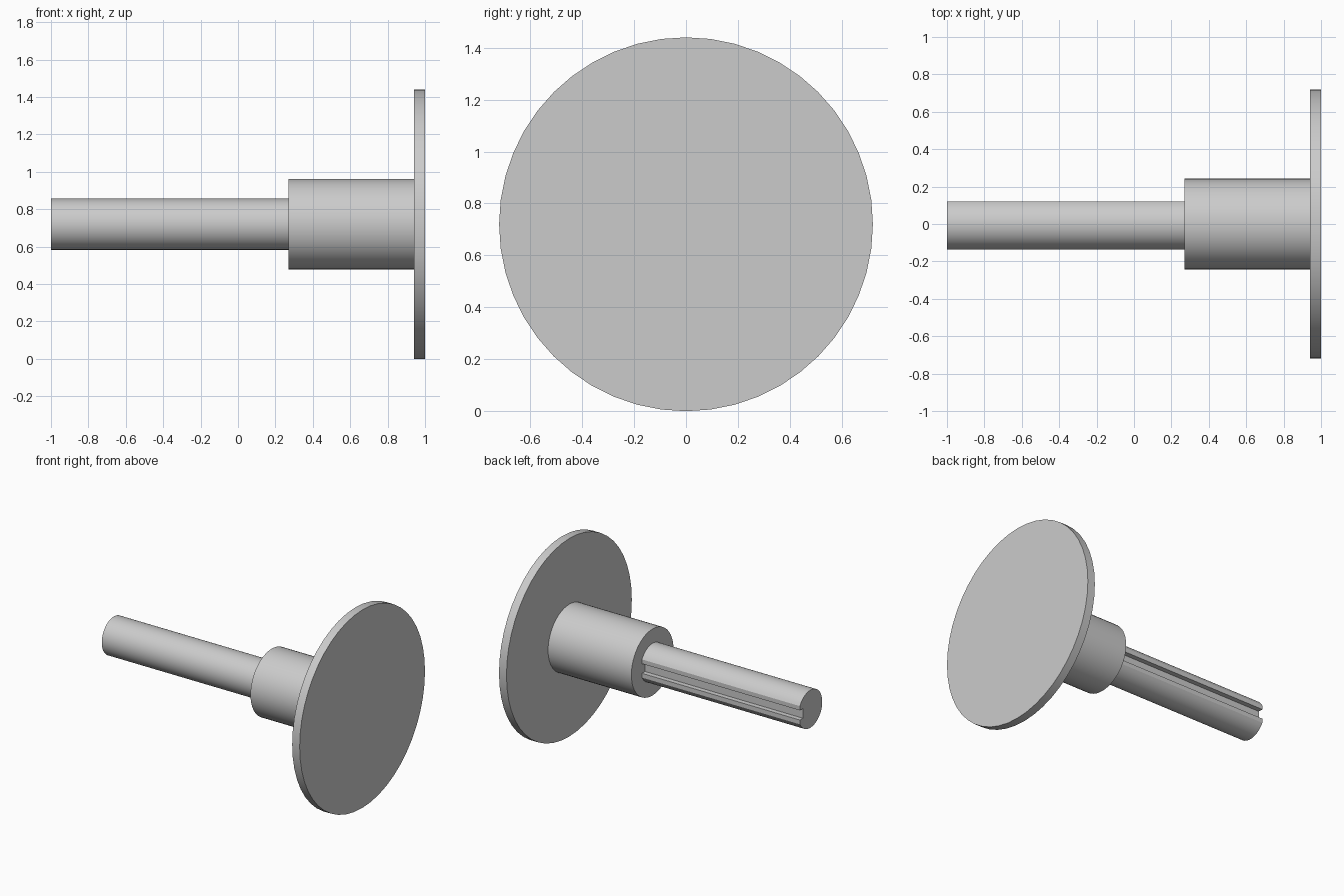
import bpy, bmesh, math

cube = bpy.data.objects.get("Cube")
if cube:
    bpy.data.objects.remove(cube, do_unlink=True)

AXIS_Z = 0.72
metal = bpy.data.materials.new("light grey")
metal.use_nodes = True
metal.diffuse_color = (0.6, 0.6, 0.6, 1)
metal.node_tree.nodes["Principled BSDF"].inputs["Base Color"].default_value = metal.diffuse_color


def circle(radius, start, end, count):
    """Points (y, z) on an arc."""
    step = (end - start) / count
    return [(radius * math.cos(start + step * i), radius * math.sin(start + step * i))
            for i in range(count + 1)]


def extrude_x(name, outline, x0, x1):
    """Prism along x from a (y, z) outline."""
    bm = bmesh.new()
    face = bm.faces.new([bm.verts.new((x0, y, z)) for y, z in outline])
    grown = bmesh.ops.extrude_face_region(bm, geom=[face])
    moved = [v for v in grown["geom"] if isinstance(v, bmesh.types.BMVert)]
    bmesh.ops.translate(bm, verts=moved, vec=(x1 - x0, 0, 0))
    bmesh.ops.recalc_face_normals(bm, faces=bm.faces)
    mesh = bpy.data.meshes.new(name)
    bm.to_mesh(mesh)
    bm.free()
    mesh.materials.append(metal)
    obj = bpy.data.objects.new(name, mesh)
    obj.location.z = AXIS_Z
    bpy.context.collection.objects.link(obj)
    bpy.ops.object.select_all(action="DESELECT")
    bpy.context.view_layer.objects.active = obj
    obj.select_set(True)
    bpy.ops.object.shade_smooth_by_angle(angle=math.radians(25))
    return obj


# Round end plate and collar
extrude_x("end_disc", circle(0.72, 0, math.tau, 48)[:-1], 0.94, 1.0)
extrude_x("collar", circle(0.242, 0, math.tau, 48)[:-1], 0.27, 0.94)

# Shaft with a flat along the back and a groove in the flat
radius, flat_y, groove_y, groove_half = 0.137, 0.12, 0.085, 0.035
edge = math.acos(flat_y / radius)
shaft = circle(radius, edge, math.tau - edge, 42)
shaft += [(flat_y, -groove_half), (groove_y, -groove_half),
          (groove_y, groove_half), (flat_y, groove_half)]
extrude_x("shaft", shaft, -1.0, 0.27)
